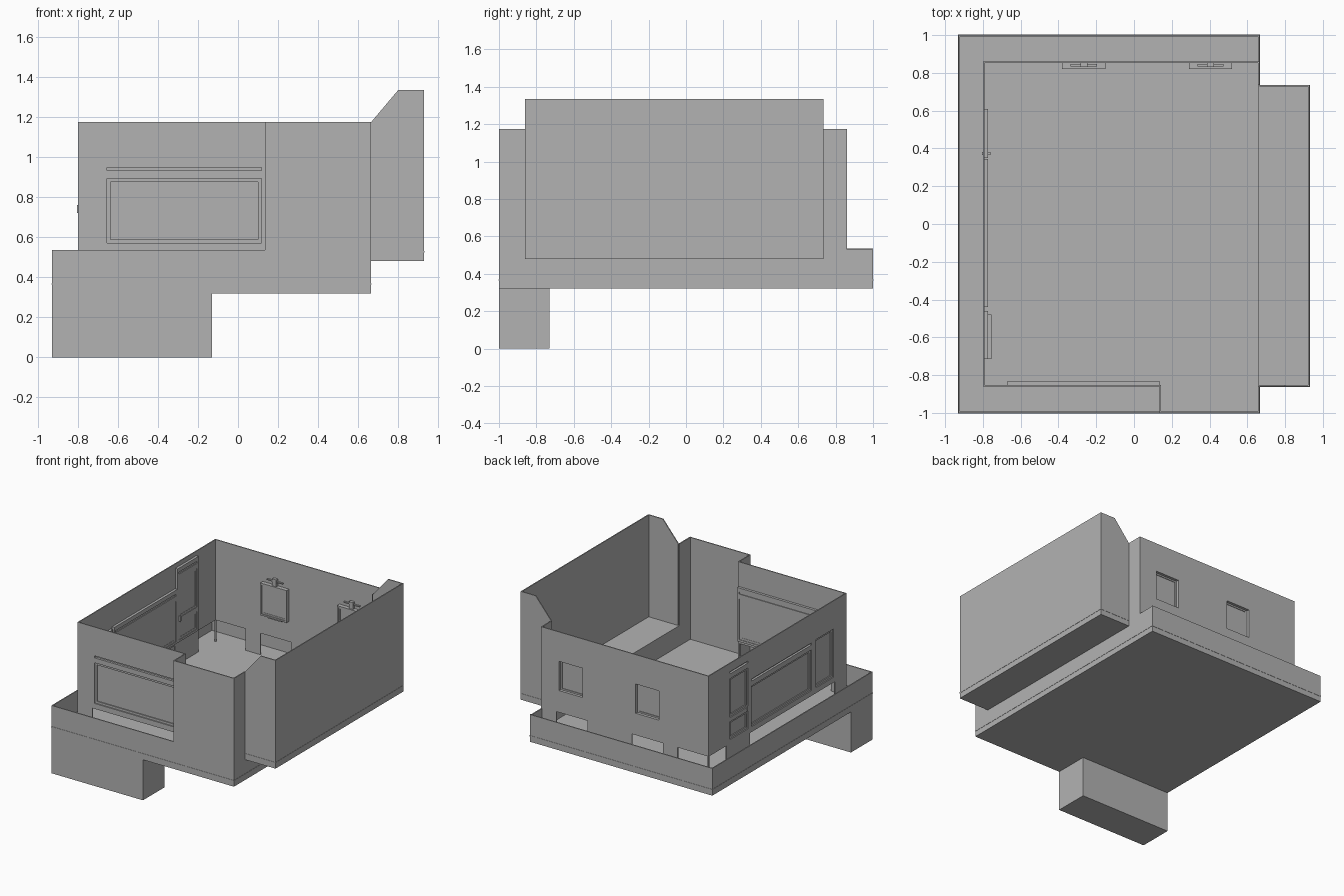
import bpy, bmesh
from mathutils import Vector

cube = bpy.data.objects.get("Cube")
if cube:
    bpy.data.objects.remove(cube, do_unlink=True)

# Single plain colour
grey = bpy.data.materials.new("plain_grey")
grey.use_nodes = True
grey.diffuse_color = (0.45, 0.45, 0.45, 1)
for node in grey.node_tree.nodes:
    if node.type == "BSDF_PRINCIPLED":
        node.inputs["Base Color"].default_value = grey.diffuse_color

L, R, F, B = -0.93, 0.665, -1.0, 1.0        # base outline
WL, WF, WB = -0.80, -0.86, 0.86             # room walls
WX, WY = 0.93, 0.735                        # side wing
SILL, TOP = 0.535, 1.175
LOW, FLOOR = 0.32, 0.37
T = 0.008                                   # sheet thickness


def finish(name, bm):
    bmesh.ops.recalc_face_normals(bm, faces=bm.faces)
    mesh = bpy.data.meshes.new(name)
    bm.to_mesh(mesh)
    bm.free()
    mesh.materials.append(grey)
    obj = bpy.data.objects.new(name, mesh)
    bpy.context.collection.objects.link(obj)
    return obj


def thicken(bm, offset):
    ext = bmesh.ops.extrude_face_region(bm, geom=bm.faces[:], use_keep_orig=True)
    verts = [g for g in ext["geom"] if isinstance(g, bmesh.types.BMVert)]
    bmesh.ops.translate(bm, verts=verts, vec=offset)


def panel(name, axis, at, inward, u0, u1, z0, z1, holes=(), thick=T):
    """Upright sheet across `axis`, with rectangular holes (u0, u1, z0, z1)."""
    us = sorted({u0, u1, *(h[i] for h in holes for i in (0, 1))})
    zs = sorted({z0, z1, *(h[i] for h in holes for i in (2, 3))})

    def point(u, z):
        return Vector((at, u, z)) if axis == "x" else Vector((u, at, z))

    bm = bmesh.new()
    for a, b in zip(us, us[1:]):
        for c, d in zip(zs, zs[1:]):
            mu, mz = (a + b) / 2, (c + d) / 2
            if any(h[0] < mu < h[1] and h[2] < mz < h[3] for h in holes):
                continue
            bm.faces.new([bm.verts.new(point(*p)) for p in ((a, c), (b, c), (b, d), (a, d))])
    bmesh.ops.remove_doubles(bm, verts=bm.verts, dist=0.0005)
    step = inward * thick
    thicken(bm, Vector((step, 0, 0)) if axis == "x" else Vector((0, step, 0)))
    bmesh.ops.dissolve_limit(bm, angle_limit=0.01, verts=bm.verts, edges=bm.edges)
    return finish(name, bm)


def box(name, x0, x1, y0, y1, z0, z1):
    return panel(name, "y", y0, 1, x0, x1, z0, z1, thick=y1 - y0)


def window(name, axis, at, inward, u0, u1, z0, z1, header=0.0, depth=0.028):
    """Framed window: outer frame, thin inner sash, pane and optional header slot."""
    e, top = 0.017, z1 - header
    holes = [(u0 + e, u1 - e, z0 + e, top - e)]
    if header:
        holes.append((u0 + e, u1 - e, z1 - 0.048, z1 - 0.032))
    panel(name + "_frame", axis, at, inward, u0, u1, z0, z1, holes, depth)
    s = 2 * e
    panel(name + "_sash", axis, at + inward * 0.009, inward, u0 + e, u1 - e, z0 + e, top - e,
          [(u0 + s, u1 - s, z0 + s, top - s)], 0.015)
    panel(name + "_pane", axis, at + inward * 0.017, inward, u0 + e, u1 - e, z0 + e, z1 - e, thick=0.005)


# Base: underside, floor slab with a slim exposed edge, deep front block
box("base_underside", L, R, F, B, LOW, LOW + T)
box("floor_slab", L - 0.002, R + 0.002, F - 0.002, B + 0.002, FLOOR - 0.007, FLOOR)
box("front_block", L, -0.13, F, -0.73, 0, LOW + T)

# Parapet around the base
panel("front_parapet", "y", F, 1, L, R, LOW, SILL)
panel("back_parapet", "y", B, -1, L, R, LOW, SILL)
panel("left_parapet", "x", L, 1, F, B, LOW, SILL)
panel("right_parapet", "x", R, -1, F, B, LOW, 0.53)

# Openings
big_front = (-0.67, 0.135, 0.555, 0.98)
big_side = (-0.44, 0.345, 0.555, 0.98)
small_side = (-0.715, -0.46, 0.555, 0.97)
door = (0.35, 0.61, 0.555, 1.14)
back_windows = [(-0.38, -0.15, 0.70, 0.955), (0.29, 0.52, 0.70, 0.955)]
notches = [(-0.79, -0.53, FLOOR, 0.54), (-0.40, -0.13, FLOOR, 0.54), (0.26, 0.53, FLOOR, 0.54)]

# Room walls
panel("front_wall", "y", WF, 1, WL, 0.135, FLOOR, TOP,
      [big_front, (-0.67, 0.127, FLOOR, 0.53)])
panel("front_bay_wall", "y", F, 1, 0.135, R, FLOOR, TOP)
panel("front_bay_return", "x", 0.135, 1, F, WF + T, FLOOR, TOP)
panel("back_wall", "y", WB, -1, WL, R, FLOOR, TOP, back_windows + notches)
panel("side_wall", "x", WL, 1, WF, WB, FLOOR, TOP,
      [big_side, small_side, door, (-0.715, 0.345, FLOOR, 0.53), (0.64, 0.85, FLOOR, 0.54)])
panel("right_front_pier", "x", R, -1, F, WF, FLOOR, TOP)
panel("right_back_pier", "x", R, -1, WY, WB, FLOOR, TOP)

# Large windows and side door
window("front_window", "y", WF, 1, *big_front, header=0.07)
window("side_window", "x", WL, 1, *big_side, header=0.07)
window("narrow_window", "x", WL, 1, *small_side)
window("door_glazing", "x", WL, 1, 0.35, 0.61, 0.73, 1.14, header=0.07)
window("door_lower", "x", WL, 1, 0.35, 0.61, 0.555, 0.73)
box("door_handle", WL - 0.005, WL + 0.04, 0.365, 0.38, 0.72, 0.76)
box("narrow_window_shelf", WL, WL + 0.045, -0.715, -0.48, 0.55, 0.565)

# Deep-set back windows with a small ornament above each
for i, (u0, u1, z0, z1) in enumerate(back_windows):
    name = f"back_window_{i + 1}"
    e, mid = 0.012, (u0 + u1) / 2
    panel(name + "_frame", "y", WB, -1, u0, u1, z0, z1,
          [(u0 + e, u1 - e, z0 + e, z1 - e)], 0.04)
    panel(name + "_sash", "y", WB - 0.022, -1, u0 + e, u1 - e, z0 + e, z1 - e,
          [(u0 + 2 * e, u1 - 2 * e, z0 + 2 * e, z1 - 2 * e)], 0.012)
    panel(name + "_pane", "y", WB - 0.027, -1, u0 + e, u1 - e, z0 + e, z1 - e, thick=0.004)
    box(name + "_ornament_bar", mid - 0.07, mid + 0.07, 0.835, 0.848, 0.985, 0.993)
    box(name + "_ornament_knob", mid - 0.018, mid + 0.018, 0.83, WB, 0.955, 1.01)
    box(name + "_sill", mid - 0.06, mid + 0.06, 0.835, WB, 0.685, 0.70)

# Raised wing: floor, underside, outer wall and two gabled ends
box("wing_underside", R, WX, WF, WY, 0.48, 0.48 + T)
box("wing_floor", R - 0.002, WX + 0.002, WF - 0.002, WY + 0.002, 0.523, 0.53)
panel("wing_outer_wall", "x", WX, -1, WF, WY, 0.48, 1.335)
panel("wing_inner_edge", "x", R, 1, WF, WY, 0.48, 0.53)
profile = [(R, 0.48), (WX, 0.48), (WX, 1.335), (0.80, 1.335), (R, TOP)]
for name, y, inward in (("wing_front_end", WF, 1), ("wing_back_end", WY, -1)):
    bm = bmesh.new()
    bm.faces.new([bm.verts.new((x, y, z)) for x, z in profile])
    thicken(bm, Vector((0, inward * T, 0)))
    finish(name, bm)
